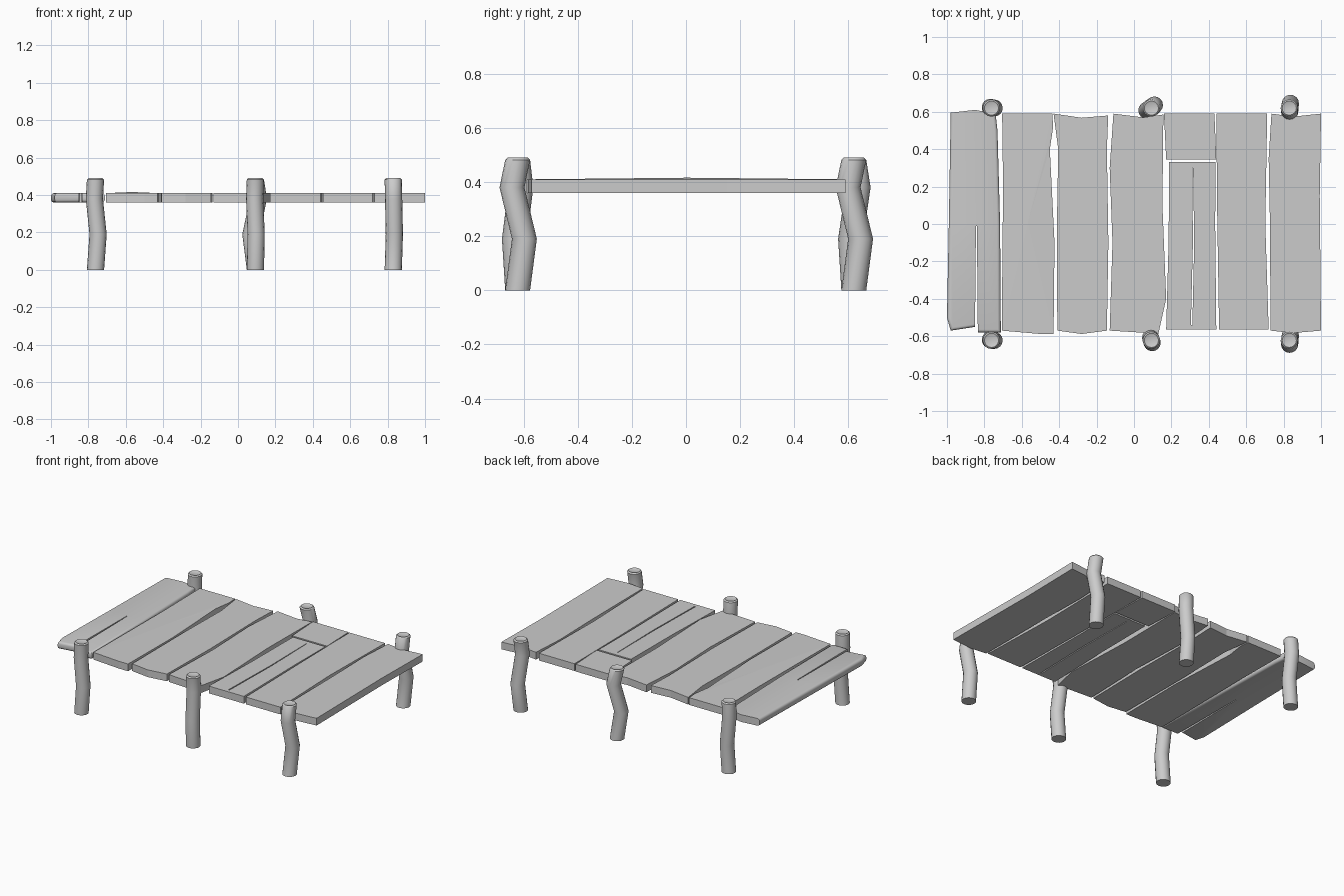
import bpy, bmesh
from math import cos, sin, pi

if "Cube" in bpy.data.objects:
    bpy.data.objects.remove(bpy.data.objects["Cube"])

LOW, HIGH = 0.36, 0.41


def add_object(name, bm):
    bmesh.ops.recalc_face_normals(bm, faces=bm.faces)
    mesh = bpy.data.meshes.new(name)
    bm.to_mesh(mesh)
    bm.free()
    ob = bpy.data.objects.new(name, mesh)
    bpy.context.collection.objects.link(ob)
    return ob


def slab(outline, low=LOW, high=HIGH):
    """Extrude a plan outline into a board."""
    bm = bmesh.new()
    face = bm.faces.new([bm.verts.new((x, y, low)) for x, y in outline])
    top = bmesh.ops.extrude_face_region(bm, geom=[face])["geom"]
    for v in top:
        if isinstance(v, bmesh.types.BMVert):
            v.co.z = high
    bmesh.ops.recalc_face_normals(bm, faces=bm.faces)
    return bm


def smooth(ob, angle=0.7):
    bpy.ops.object.select_all(action='DESELECT')
    ob.select_set(True)
    bpy.context.view_layer.objects.active = ob
    bpy.ops.object.shade_smooth_by_angle(angle=angle)


# Split end board with worn, rounded edges
bm = slab([(-.99, 0), (-1, -.5), (-.98, -.57), (-.85, -.55), (-.845, -.01),
           (-.84, -.01), (-.835, -.58), (-.712, -.58), (-.716, 0),
           (-.73, .5), (-.74, .59), (-.85, .61), (-.98, .595)])
worn = []
for e in bm.edges:
    mid = (e.verts[0].co + e.verts[1].co) / 2
    level = abs(e.verts[0].co.z - e.verts[1].co.z) < 1e-4
    if level and (mid.x < -.95 or mid.x > -.74 or (mid.y < -.53 and mid.x < -.76)):
        worn.append(e)
bmesh.ops.bevel(bm, geom=worn, offset=.016, segments=3, profile=.5, affect='EDGES')
smooth(add_object("split_end_plank", bm))

# Second board, slightly swollen on top
bm = slab([(-.707, -.57), (-.5, -.588), (-.43, -.588), (-.425, -.1), (-.45, .4),
           (-.432, .52), (-.437, .59), (-.705, .59), (-.70, .2)])
bm.faces.ensure_lookup_table()
top = max(bm.faces, key=lambda f: f.calc_center_median().z)
bmesh.ops.poke(bm, faces=[top], offset=.006)
add_object("swollen_plank", bm)

# Plain boards with uneven ends
boards = {
    "centre_left_plank": [(-.41, -.57), (-.28, -.588), (-.145, -.57), (-.137, -.1),
                          (-.145, .4), (-.138, .58), (-.28, .568), (-.43, .59),
                          (-.405, .4), (-.412, 0)],
    "centre_plank": [(-.13, -.57), (.03, -.58), (.13, -.588), (.172, -.4),
                     (.152, .1), (.157, .585), (.05, .57), (-.11, .59), (-.13, .3), (-.115, -.1)],
    "short_plank": [(.172, .345), (.44, .345), (.43, .592), (.16, .592)],
    "right_plank": [(.455, -.565), (.72, -.565), (.702, 0), (.712, .59), (.44, .59), (.445, .05)],
    "right_end_plank": [(.73, -.57), (.85, -.583), (1, -.57), (.993, .15), (1, .59),
                        (.85, .574), (.735, .59), (.72, .35), (.727, 0)],
}
for name, outline in boards.items():
    add_object(name, slab(outline))

# Cracked board with a narrow slit
cracked = add_object("cracked_plank", slab([(.172, -.565), (.44, -.565), (.434, 0),
                                            (.436, .332), (.188, .332), (.185, -.1)]))
cutter = add_object("slit_cutter", slab([(.304, -.54), (.312, -.54), (.322, -.1), (.316, .3),
                                         (.312, .3), (.315, -.1)], .3, .5))
cutter.hide_render = True
cutter.hide_set(True)
cut = cracked.modifiers.new("slit", 'BOOLEAN')
cut.operation = 'DIFFERENCE'
cut.solver = 'EXACT'
cut.object = cutter


# Crooked posts: two bends, with a rim and inset core on top
def post(name, x, y, low_bend, high_bend, sides=16):
    bm = bmesh.new()
    rings = [(0, .046, (0, 0)), (.19, .046, low_bend), (.38, .046, high_bend),
             (.482, .046, (0, 0)), (.49, .038, (0, 0)), (.486, .03, (0, 0))]
    previous = None
    for z, r, (dx, dy) in rings:
        ring = [bm.verts.new((x + dx + r * cos(2 * pi * i / sides),
                              y + dy + r * sin(2 * pi * i / sides), z)) for i in range(sides)]
        if previous:
            for i in range(sides):
                j = (i + 1) % sides
                bm.faces.new((previous[i], previous[j], ring[j], ring[i]))
        else:
            bm.faces.new(ring[::-1])
        previous = ring
    bm.faces.new(previous)
    smooth(add_object(name, bm), .6)


for side, y in (("front", -.622), ("back", .62)):
    post(side + "_left_post", -.762, y, (.014, 0), (-.006, .003))
    post(side + "_right_post", .83, y, (.006, .025), (.002, -.021))
post("front_middle_post", .093, -.622, (.004, -.012), (-.004, .012))
post("back_middle_post", .093, .62, (-.024, -.012), (.016, .016))
